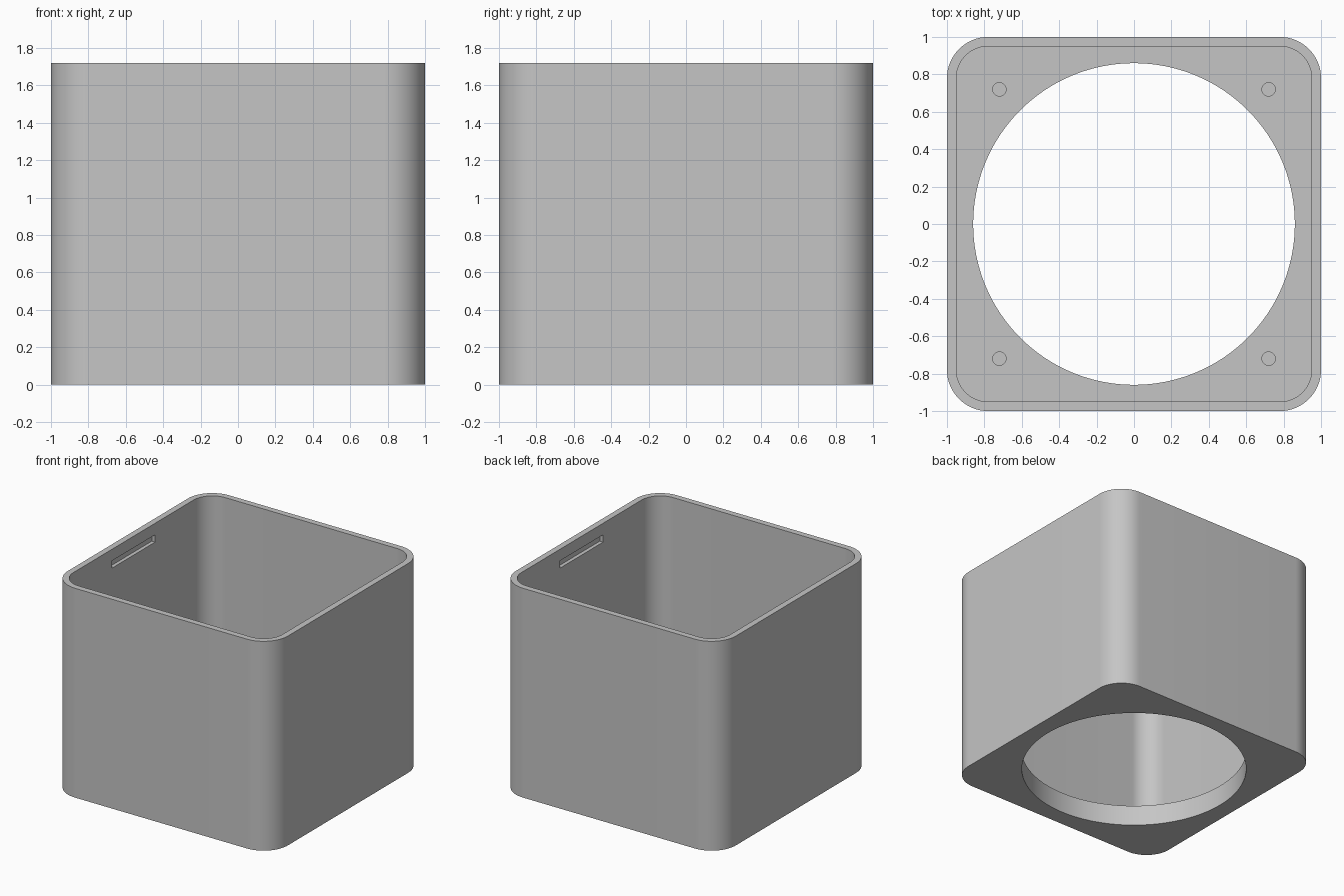
import bpy
import bmesh
from math import cos, sin, pi, radians

if "Cube" in bpy.data.objects:
    bpy.data.objects.remove(bpy.data.objects["Cube"], do_unlink=True)

HEIGHT = 1.72
WALL = 0.05
FLOOR = 0.17
CORNER = 0.22

grey = bpy.data.materials.new("plain grey")
grey.use_nodes = True
grey.diffuse_color = (0.56, 0.56, 0.56, 1)
grey.node_tree.nodes["Principled BSDF"].inputs["Base Color"].default_value = grey.diffuse_color


def prism(name, outline, z0, z1):
    """Extrude a flat outline from z0 up to z1."""
    bm = bmesh.new()
    face = bm.faces.new([bm.verts.new((x, y, z0)) for x, y in outline])
    top = bmesh.ops.extrude_face_region(bm, geom=[face])["geom"]
    for v in top:
        if isinstance(v, bmesh.types.BMVert):
            v.co.z = z1
    bmesh.ops.recalc_face_normals(bm, faces=bm.faces)
    mesh = bpy.data.meshes.new(name)
    bm.to_mesh(mesh)
    bm.free()
    mesh.materials.append(grey)
    obj = bpy.data.objects.new(name, mesh)
    bpy.context.collection.objects.link(obj)
    return obj


def circle(r, n, cx=0, cy=0):
    return [(cx + r * cos(2 * pi * i / n), cy + r * sin(2 * pi * i / n)) for i in range(n)]


def rounded_square(half, r, steps=16):
    pts = []
    for q, (sx, sy) in enumerate([(1, 1), (-1, 1), (-1, -1), (1, -1)]):
        for i in range(steps + 1):
            a = (q + i / steps) * pi / 2
            pts.append((sx * (half - r) + r * cos(a), sy * (half - r) + r * sin(a)))
    return pts


def rectangle(x0, x1, y0, y1):
    return [(x0, y0), (x1, y0), (x1, y1), (x0, y1)]


# Outer body
body = prism("square_sleeve", rounded_square(1, CORNER), 0, HEIGHT)

# Inner cavity and large round opening in the floor
inner = 1 - WALL
cutters = [
    prism("cavity_cutter", rounded_square(inner, CORNER - WALL), FLOOR, HEIGHT + 0.2),
    prism("opening_cutter", circle(0.86, 128), -0.2, FLOOR + 0.2),
]

# Blind screw holes in the floor corners
for sx in (-1, 1):
    for sy in (-1, 1):
        cutters.append(prism("screw_hole_cutter", circle(0.036, 32, 0.72 * sx, 0.72 * sy),
                             0.05, FLOOR + 0.1))

# Snap grooves near the rim on the two side walls
for s in (-1, 1):
    x0, x1 = sorted((s * (inner - 0.1), s * (inner + 0.03)))
    cutters.append(prism("groove_cutter", rectangle(x0, x1, -0.28, 0.28), 1.565, 1.625))

bpy.context.view_layer.objects.active = body
for cutter in cutters:
    cutter.hide_render = True
    mod = body.modifiers.new("cut", 'BOOLEAN')
    mod.operation = 'DIFFERENCE'
    mod.solver = 'EXACT'
    mod.object = cutter
    bpy.ops.object.modifier_apply(modifier=mod.name)
    bpy.data.objects.remove(cutter, do_unlink=True)

# Smooth rounded corners, crisp rims
bpy.ops.object.select_all(action='DESELECT')
body.select_set(True)
bpy.ops.object.shade_smooth_by_angle(angle=radians(30))
